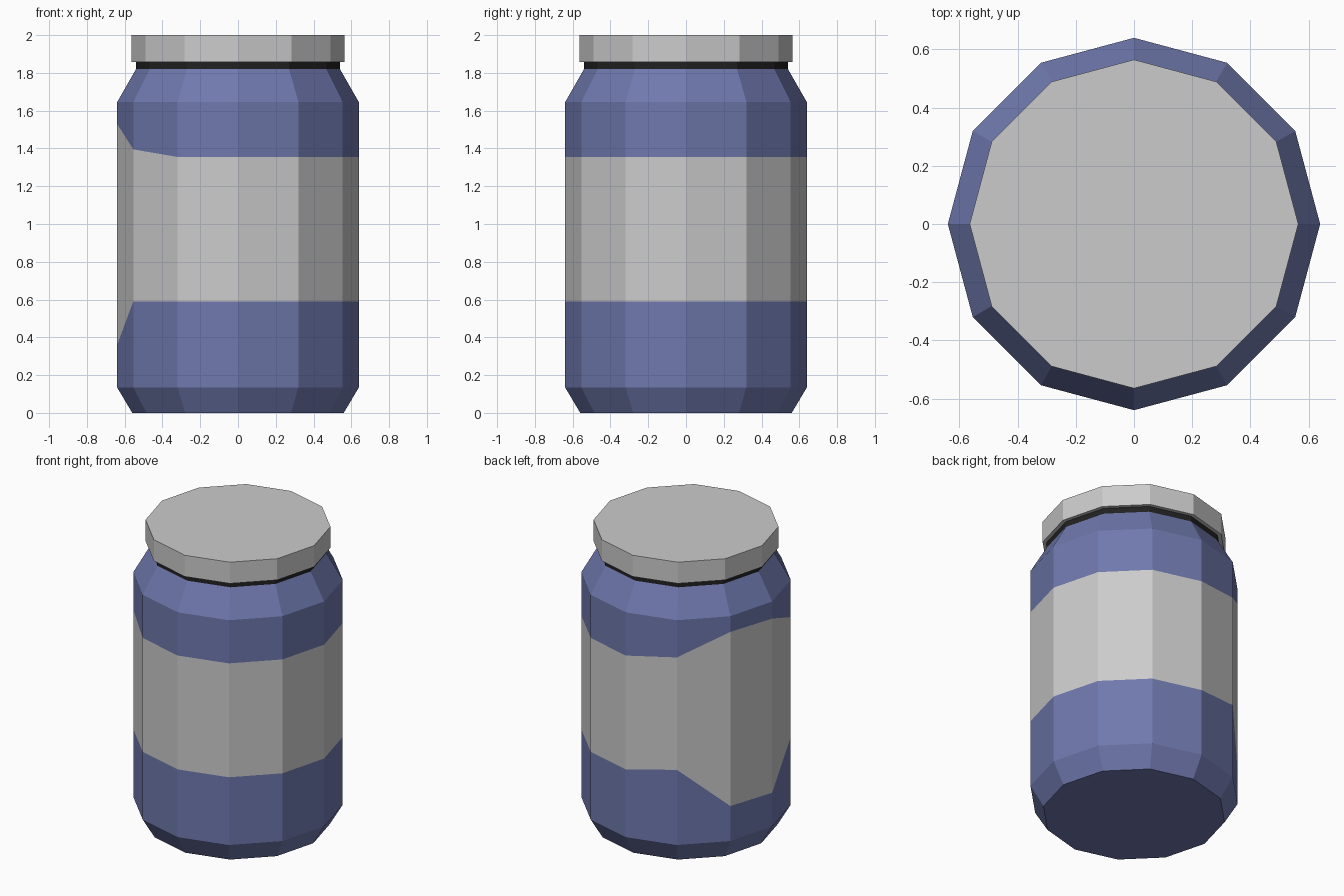
import bpy, bmesh
from math import cos, sin, radians

if "Cube" in bpy.data.objects:
    bpy.data.objects.remove(bpy.data.objects["Cube"])

SIDES = 12


def material(name, rgb):
    m = bpy.data.materials.new(name)
    m.diffuse_color = (*rgb, 1)
    m.use_nodes = True
    m.node_tree.nodes["Principled BSDF"].inputs["Base Color"].default_value = m.diffuse_color
    return m


def lathe(name, rings, mat=None, cap_bottom=False, cap_top=False):
    """Skin rings of (radius, height, {degrees: height offset})."""
    bm = bmesh.new()
    loops = []
    for r, z, offsets in rings:
        loops.append([bm.verts.new((r * cos(radians(a)), r * sin(radians(a)),
                                    z + offsets.get(a, 0)))
                      for a in range(0, 360, 360 // SIDES)])
    for low, high in zip(loops, loops[1:]):
        for i in range(SIDES):
            j = (i + 1) % SIDES
            bm.faces.new((low[i], low[j], high[j], high[i]))
    if cap_bottom:
        bm.faces.new(loops[0][::-1])
    if cap_top:
        bm.faces.new(loops[-1])
    mesh = bpy.data.meshes.new(name)
    bm.to_mesh(mesh)
    bm.free()
    obj = bpy.data.objects.new(name, mesh)
    bpy.context.collection.objects.link(obj)
    if mat:
        mesh.materials.append(mat)
    return obj


blue = material("blue_glass", (0.16, 0.19, 0.42))
black = material("black_neck", (0.015, 0.015, 0.015))

# label borders flare out at the back left
label_low = (0.64, 0.59, {120: 0.05, 150: -0.22, 180: -0.23})
label_high = (0.64, 1.355, {120: 0.04, 150: 0.185, 180: 0.175, 210: 0.04})

# jar body, below and above the label
lathe("jar_lower", [(0.56, 0, {}), (0.64, 0.135, {}), label_low], blue, cap_bottom=True)
lathe("jar_upper", [label_high, (0.64, 1.645, {}), (0.54, 1.82, {})], blue, cap_top=True)

# wrap-around label
lathe("label", [label_low, label_high])

# neck and lid
lathe("neck", [(0.54, 1.82, {}), (0.54, 1.86, {})], black)
lathe("lid", [(0.565, 1.857, {}), (0.565, 2.0, {})], cap_bottom=True, cap_top=True)
